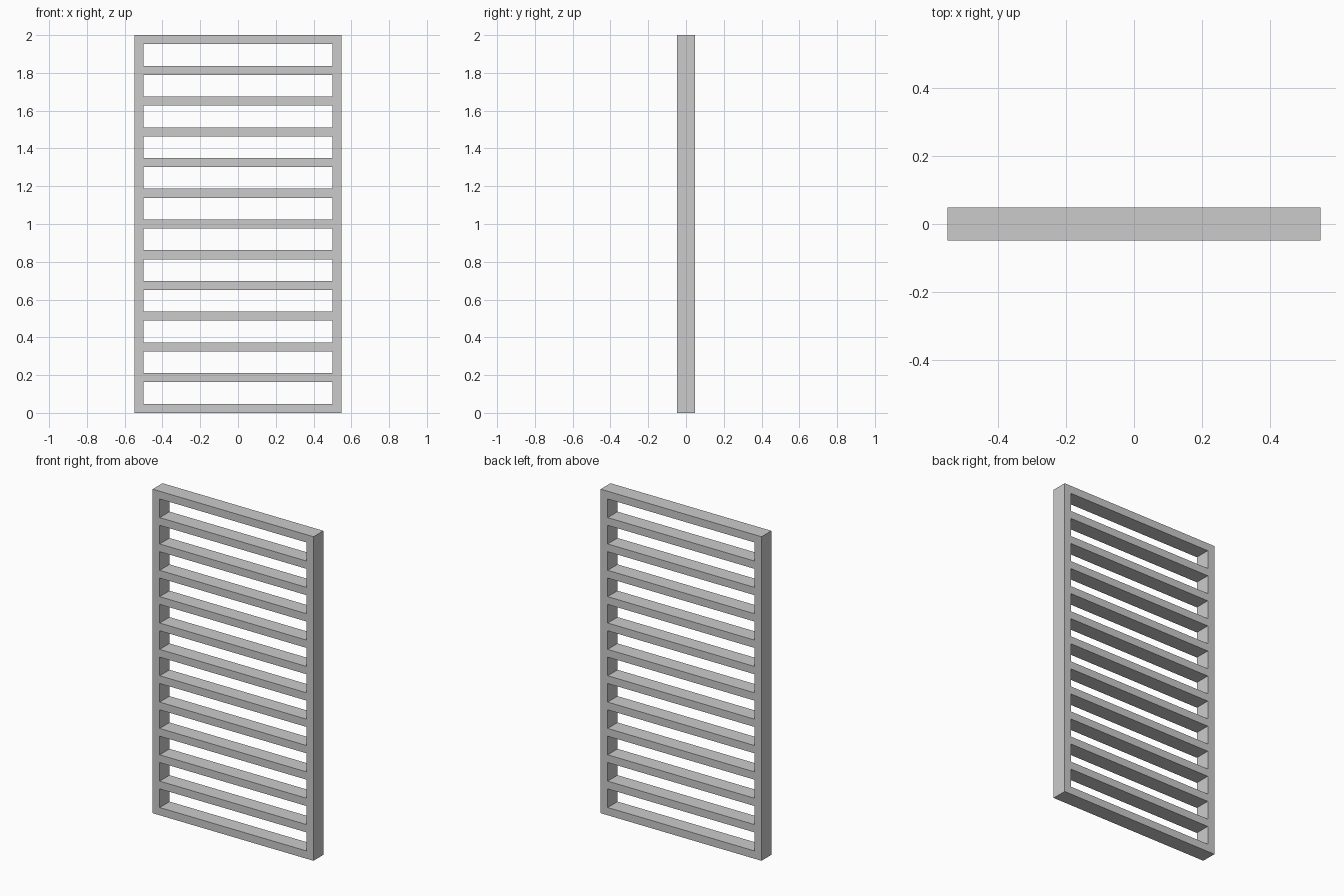
import bpy, bmesh

if "Cube" in bpy.data.objects:
    bpy.data.objects.remove(bpy.data.objects["Cube"])

HALF_W, HALF_D, HEIGHT = 0.549, 0.048, 2.0
BAR = 0.048          # width of posts, rails and slats
SLATS = 11           # slats between bottom and top rails

# Grid lines: post edges in x, rail and slat edges in z
xs = [-HALF_W, -HALF_W + BAR, HALF_W - BAR, HALF_W]
pitch = (HEIGHT - BAR) / (SLATS + 1)
zs = [z for i in range(SLATS + 2) for z in (i * pitch, i * pitch + BAR)]

bm = bmesh.new()
grid = [[bm.verts.new((x, -HALF_D, z)) for x in xs] for z in zs]

# Front face: every cell except the openings between slats
for r in range(len(zs) - 1):
    for c in range(3):
        if c == 1 and r % 2:
            continue
        bm.faces.new((grid[r][c], grid[r][c + 1], grid[r + 1][c + 1], grid[r + 1][c]))

# Extrude the lattice to full depth as one clean solid
ext = bmesh.ops.extrude_face_region(bm, geom=bm.faces[:], use_keep_orig=True)
bmesh.ops.translate(bm, vec=(0, 2 * HALF_D, 0),
                    verts=[g for g in ext["geom"] if isinstance(g, bmesh.types.BMVert)])
bmesh.ops.recalc_face_normals(bm, faces=bm.faces[:])

mesh = bpy.data.meshes.new("slatted_frame")
bm.to_mesh(mesh)
bm.free()
bpy.context.collection.objects.link(bpy.data.objects.new("slatted_frame", mesh))
